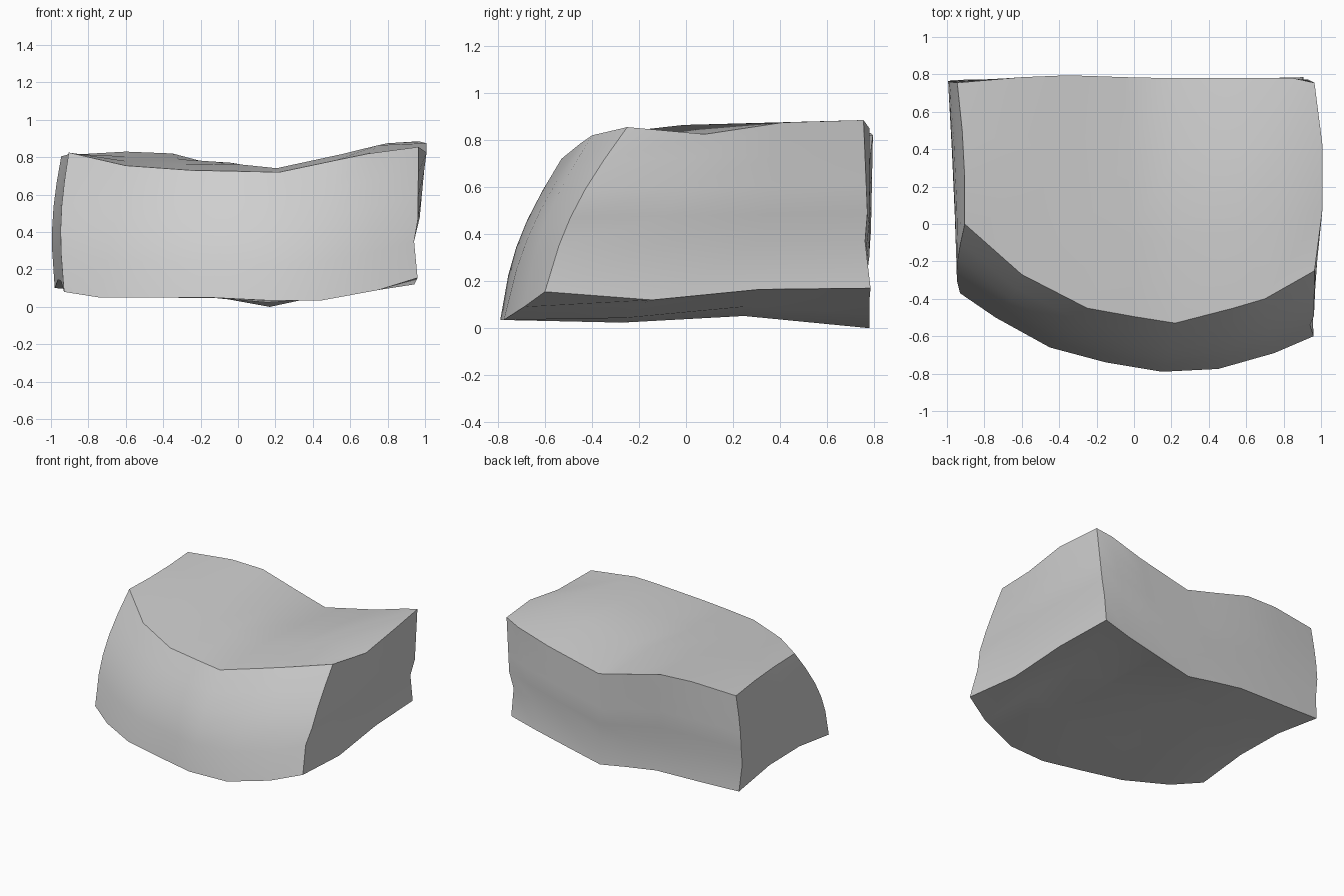
import bpy
import bmesh
from math import sin, pi
from mathutils import Vector

default_cube = bpy.data.objects.get("Cube")
if default_cube:
    bpy.data.objects.remove(default_cube, do_unlink=True)

# Plain stone colour
stone = bpy.data.materials.new("stone grey")
stone.use_nodes = True
grey = (0.62, 0.62, 0.62, 1)
stone.diffuse_color = grey
stone.node_tree.nodes["Principled BSDF"].inputs["Base Color"].default_value = grey

# The four long edges of the block, running from right (-x) to left (+x)
front_bottom = [(-.93, -.37, .08), (-.74, -.5, .05), (-.45, -.66, .05), (-.15, -.74, .05),
                (.15, -.79, .035), (.45, -.775, .035), (.75, -.69, .09), (.96, -.6, .155)]
front_top = [(-.905, 0, .825), (-.6, -.27, .755), (-.25, -.45, .73), (0, -.495, .725),
             (.22, -.53, .72), (.53, -.45, .785), (.7, -.4, .82), (.965, -.25, .855)]
back_bottom = [(-.98, .77, .1), (-.7, .775, .09), (-.3, .78, .08), (-.05, .78, .04),
               (.17, .78, 0), (.45, .78, .06), (.7, .78, .115), (.905, .785, .17)]
back_top = [(-.945, .755, .805), (-.6, .785, .83), (-.35, .795, .82), (-.05, .785, .74),
            (.18, .78, .68), (.6, .78, .775), (.85, .78, .85), (.965, .755, .885)]

heights = [0, .28, .45, .62, .8, 1]
depths = [0, .33, .66, 1]
LAST = len(front_top) - 1
KEEL = 4       # station of the low dip along the middle
CREASE = 1     # height row of the groove round the back and left end


def edge_point(bottom, top, station, height):
    return Vector(bottom[station]).lerp(Vector(top[station]), height)


def block_point(station, row, level):
    """Point on the block, blended between the front and back walls."""
    height, depth = heights[level], depths[row]
    bulge, inside = sin(pi * height), sin(pi * depth)
    front = edge_point(front_bottom, front_top, station, height)
    front.y -= .05 * bulge
    back = edge_point(back_bottom, back_top, station, height)
    if level == CREASE:
        back.y -= .015
    point = front.lerp(back, depth)

    if station == 0:
        # Right end swells below its rim and its foot is arched
        point.x += -.03 * bulge + .015 * inside * height
        if level == 0:
            point.z += .06 * inside
    elif station == LAST:
        # Left end leans out at the rim, with a groove and a notched rim
        point.x += .05 * inside * height
        if level == CREASE:
            point.x -= .02
        if level in (0, len(heights) - 1) and row == 1:
            point.z -= .04
    elif station >= KEEL - 1:
        # Raised middle of the top and hollow under the keel
        if level == len(heights) - 1:
            point.z += .04 * inside
        if level == 0 and row == 2:
            point.z += .04
    return point


def build_block():
    bm = bmesh.new()
    verts = {}
    sizes = (LAST, len(depths) - 1, len(heights) - 1)

    def vert(key):
        if key not in verts:
            verts[key] = bm.verts.new(block_point(*key))
        return verts[key]

    # Skin the six sides of the lattice
    for axis in range(3):
        u, v = [a for a in range(3) if a != axis]
        for side in (0, sizes[axis]):
            for a in range(sizes[u]):
                for b in range(sizes[v]):
                    corners = []
                    for du, dv in ((0, 0), (1, 0), (1, 1), (0, 1)):
                        key = [side] * 3
                        key[u], key[v] = a + du, b + dv
                        corners.append(vert(tuple(key)))
                    bm.faces.new(corners)
    bmesh.ops.recalc_face_normals(bm, faces=bm.faces)
    mesh = bpy.data.meshes.new("stone_block")
    bm.to_mesh(mesh)
    bm.free()
    mesh.materials.append(stone)
    return mesh


block = bpy.data.objects.new("stone_block", build_block())
bpy.context.collection.objects.link(block)

# Soft faces with crisp rims
bpy.ops.object.select_all(action="DESELECT")
block.select_set(True)
bpy.context.view_layer.objects.active = block
bpy.ops.object.shade_smooth_by_angle(angle=pi / 6)
